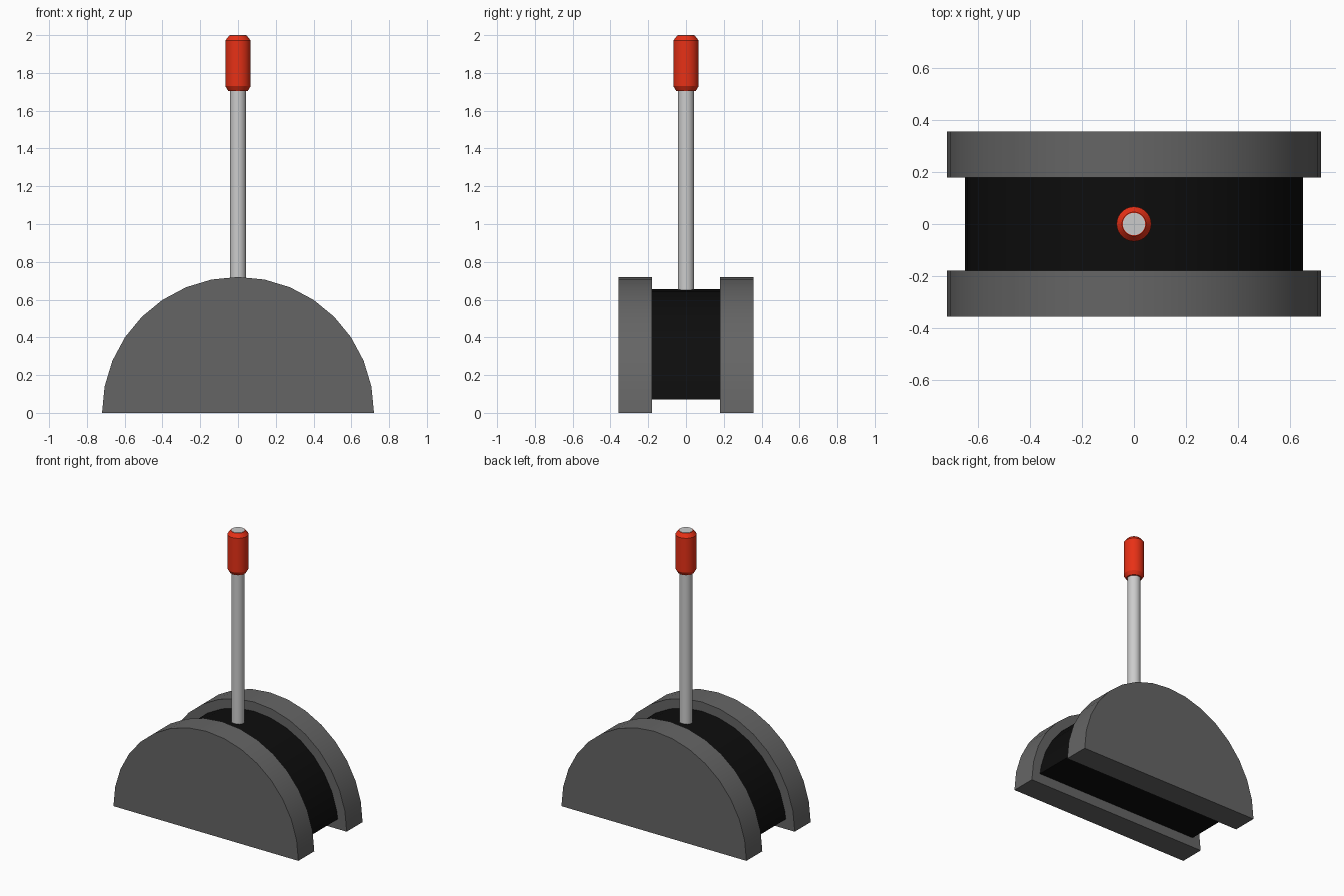
import bpy, bmesh
from math import cos, sin, pi, asin, radians

if "Cube" in bpy.data.objects:
    bpy.data.objects.remove(bpy.data.objects["Cube"])


def material(name, rgb):
    m = bpy.data.materials.new(name)
    m.diffuse_color = (*rgb, 1)
    m.use_nodes = True
    m.node_tree.nodes["Principled BSDF"].inputs["Base Color"].default_value = m.diffuse_color
    return m


def finish(name, bm, mat=None):
    bmesh.ops.recalc_face_normals(bm, faces=bm.faces)
    me = bpy.data.meshes.new(name)
    bm.to_mesh(me)
    bm.free()
    ob = bpy.data.objects.new(name, me)
    bpy.context.collection.objects.link(ob)
    if mat:
        me.materials.append(mat)
    bpy.ops.object.select_all(action='DESELECT')
    ob.select_set(True)
    bpy.context.view_layer.objects.active = ob
    bpy.ops.object.shade_smooth_by_angle(angle=radians(30))
    return ob


def half_disc(name, r, y0, y1, mat, floor=0.0):
    """Half of a 32-sided disc, flat at z = floor, extruded along y."""
    bm = bmesh.new()
    a0 = asin(floor / r)
    angles = [a0] + [i * pi / 16 for i in range(1, 16)] + [pi - a0]
    f = bm.faces.new([bm.verts.new((r * cos(a), y0, r * sin(a))) for a in angles])
    ext = bmesh.ops.extrude_face_region(bm, geom=[f], use_keep_orig=True)
    moved = [v for v in ext['geom'] if isinstance(v, bmesh.types.BMVert)]
    bmesh.ops.translate(bm, verts=moved, vec=(0, y1 - y0, 0))
    return finish(name, bm, mat)


def lathe(name, profile, mat=None, n=32):
    """Closed solid of revolution about z from (radius, z) pairs."""
    bm = bmesh.new()
    rings = [[bm.verts.new((r * cos(2 * pi * i / n), r * sin(2 * pi * i / n), z))
              for i in range(n)] for r, z in profile]
    for a, b in zip(rings, rings[1:]):
        for i in range(n):
            j = (i + 1) % n
            bm.faces.new((a[i], a[j], b[j], b[i]))
    bm.faces.new(rings[0])
    bm.faces.new(rings[-1])
    return finish(name, bm, mat)


dark = material("dark_grey", (0.13, 0.13, 0.13))
black = material("black", (0.004, 0.004, 0.004))
red = material("red", (0.8, 0.03, 0.008))

# Side plates with the recessed core between them
half_disc("front_plate", 0.72, -0.357, -0.18, dark)
half_disc("back_plate", 0.72, 0.18, 0.357, dark)
half_disc("core", 0.655, -0.18, 0.18, black, floor=0.07)

# Lever rod, its end showing through the top of the grip
lathe("lever_rod", [(0.043, 0.63), (0.043, 2.0)])

# Chamfered red grip
lathe("grip", [(0.052, 1.705), (0.067, 1.73), (0.067, 1.972), (0.046, 1.998)], red)
